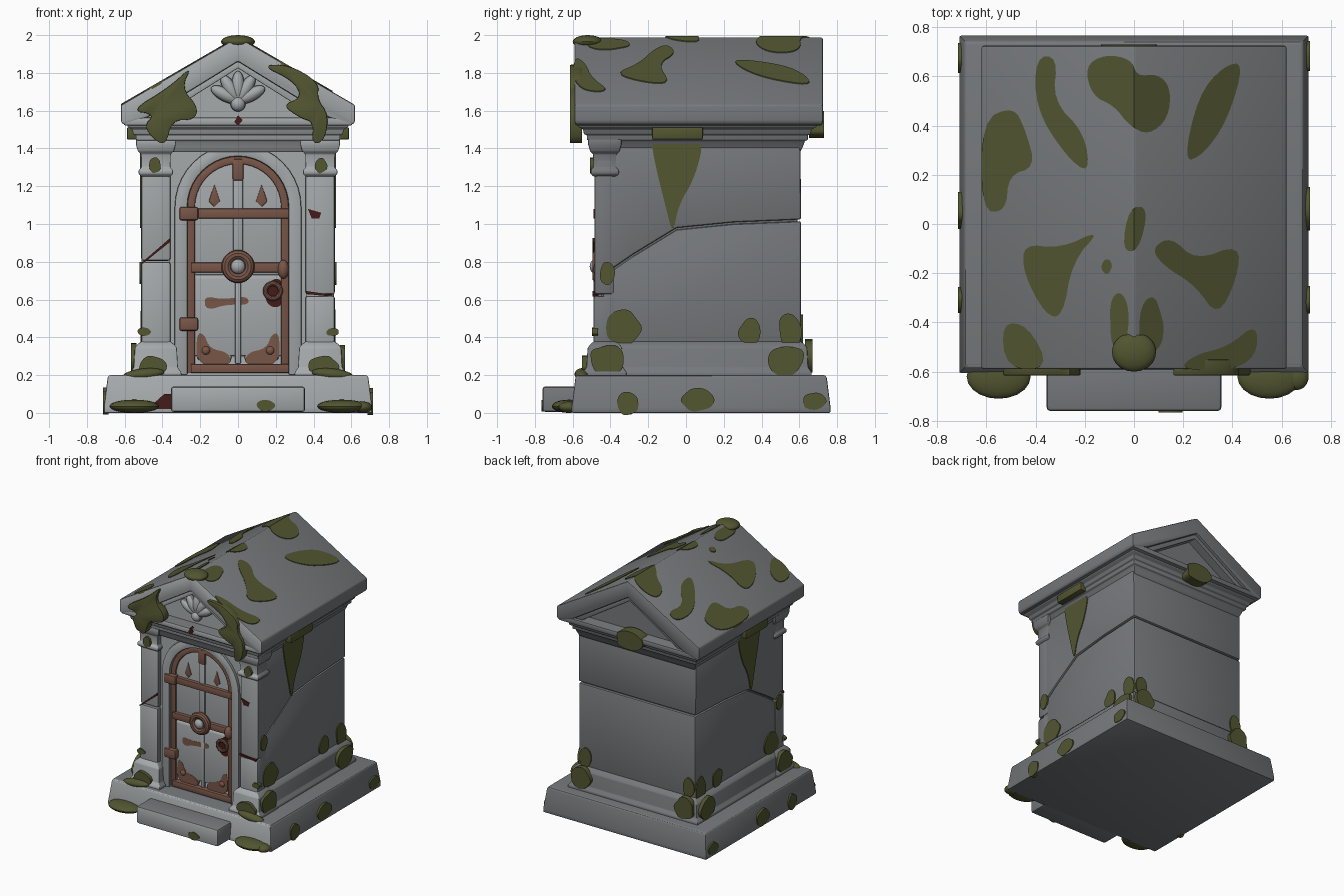
import bpy, bmesh, math, random
from mathutils import Matrix, Vector

random.seed(4)
COLOURS = {"grey_stone": (0.18, 0.19, 0.20), "light_stone": (0.38, 0.40, 0.41),
           "moss": (0.085, 0.092, 0.030), "rust": (0.19, 0.092, 0.064),
           "dark_red": (0.060, 0.011, 0.009)}
MATS = {}
for key, rgb in COLOURS.items():
    MATS[key] = bpy.data.materials.new(key)
    MATS[key].diffuse_color = (*rgb, 1)


def finish(name, bm, mat, bevel=0.0):
    """Bevel hard edges, colour the faces and link the object."""
    bmesh.ops.recalc_face_normals(bm, faces=bm.faces)
    if bevel:
        hard = [e for e in bm.edges if e.calc_face_angle(0) > 0.45]
        bmesh.ops.bevel(bm, geom=hard, offset=bevel, segments=2, profile=0.5,
                        affect='EDGES', clamp_overlap=True)
    bm.normal_update()
    me = bpy.data.meshes.new(name)
    names = ["grey_stone", "light_stone"] if mat == "stone" else [mat]
    for n in names:
        me.materials.append(MATS[n])
    for f in bm.faces:                       # weathered pale stone faces the front
        f.material_index = 1 if mat == "stone" and f.normal.y < -0.5 else 0
    bm.to_mesh(me)
    bm.free()
    ob = bpy.data.objects.new(name, me)
    bpy.context.collection.objects.link(ob)
    return ob


def prism(name, outline, axis, lo, hi, mat="stone", bevel=0.0, warp=None):
    """Extrude a 2D outline along one axis."""
    place = {'x': lambda u, v, t: (t, u, v), 'y': lambda u, v, t: (u, t, v),
             'z': lambda u, v, t: (u, v, t)}[axis]
    bm = bmesh.new()
    rings = [[bm.verts.new(place(u, v, t)) for u, v in outline] for t in (lo, hi)]
    for r in rings:
        bm.faces.new(r)
    n = len(outline)
    for i in range(n):
        j = (i + 1) % n
        bm.faces.new((rings[0][i], rings[0][j], rings[1][j], rings[1][i]))
    if warp:
        warp(bm)
    return finish(name, bm, mat, bevel)


def box(name, x0, x1, y0, y1, z0, z1, mat="stone", bevel=0.008):
    return prism(name, [(x0, y0), (x1, y0), (x1, y1), (x0, y1)], 'z', z0, z1, mat, bevel)


def loft(name, steps, cx, cy, hx, hy, bevel=0.005):
    """Rectangular moulding: steps are (outward offset, height)."""
    bm = bmesh.new()
    rings = [[bm.verts.new((cx + sx * (hx + d), cy + sy * (hy + d), z))
              for sx, sy in ((-1, -1), (1, -1), (1, 1), (-1, 1))] for d, z in steps]
    bm.faces.new(rings[0])
    bm.faces.new(rings[-1])
    for a, b in zip(rings, rings[1:]):
        for i in range(4):
            j = (i + 1) % 4
            bm.faces.new((a[i], a[j], b[j], b[i]))
    return finish(name, bm, "stone", bevel)


def ball(name, c, r, mat, tilt=0.0):
    bm = bmesh.new()
    bmesh.ops.create_uvsphere(bm, u_segments=20, v_segments=12, radius=1)
    bm.transform(Matrix.Translation(c) @ Matrix.Rotation(tilt, 4, 'Y') @ Matrix.Diagonal((*r, 1)))
    return finish(name, bm, mat)


def ring(name, c, R, r, mat):
    """Torus facing the front."""
    bm = bmesh.new()
    N, M = 28, 10
    v = [[bm.verts.new((c[0] + (R + r * math.cos(b)) * math.cos(a), c[1] + r * math.sin(b),
                        c[2] + (R + r * math.cos(b)) * math.sin(a)))
          for b in (math.tau * j / M for j in range(M))] for a in (math.tau * i / N for i in range(N))]
    for i in range(N):
        for j in range(M):
            k, l = (i + 1) % N, (j + 1) % M
            bm.faces.new((v[i][j], v[k][j], v[k][l], v[i][l]))
    return finish(name, bm, mat)


def arch(r, z0, spring=1.09, n=20):
    """Arched opening outline, from bottom left over the top to bottom right."""
    top = [(-r * math.cos(math.pi * i / n), spring + r * math.sin(math.pi * i / n)) for i in range(n + 1)]
    return [(-r, z0)] + top + [(r, z0)]


def soften(pts):
    for _ in range(2):
        pts = [tuple(p[k] * w + q[k] * (1 - w) for k in (0, 1))
               for p, q in zip(pts, pts[1:] + pts[:1]) for w in (0.75, 0.25)]
    return pts


def blob(u, v, ru, rv):
    out = []
    for i in range(10):
        a, w = math.tau * i / 10, random.uniform(0.88, 1.2)
        out.append((u + ru * w * math.cos(a), v + rv * w * math.sin(a)))
    return soften(out)


# Base, front step and plinth
loft("base", [(0.02, 0), (0.02, 0.03), (0, 0.19), (-0.01, 0.2)], 0, 0.08, 0.69, 0.665, 0.012)
box("front_step", -0.355, 0.355, -0.76, -0.5, 0.005, 0.14, bevel=0.015)
PLINTH = [(0.06, 0.19), (0.06, 0.215), (0.042, 0.24), (0.036, 0.345), (0.02, 0.365), (0, 0.38)]
loft("plinth", PLINTH, 0, 0.11, 0.505, 0.495)

# Cracked wall blocks around a core
box("wall_core", -0.49, 0.49, -0.4, 0.59, 0.2, 1.5)
crack = [(-0.44, 0.72), (-0.28, 0.83), (-0.05, 0.97), (0.25, 1.0), (0.61, 1.015)]
prism("lower_wall", [(0.61, 0.3), (-0.44, 0.3)] + crack, 'x', -0.508, 0.508, bevel=0.012)
prism("upper_wall", [(0.605, 1.45), (-0.44, 1.45)] + [(y, z + 0.009) for y, z in crack], 'x',
      -0.512, 0.512, bevel=0.012)

# Corner pilasters with bases and capitals
for s in (-1, 1):
    cx = s * 0.435
    loft("pilaster_base", PLINTH, cx, -0.43, 0.075, 0.055)
    box("pilaster_lower", cx - 0.078, cx + 0.078, -0.49, -0.38, 0.3, 0.8 if s < 0 else 0.62, bevel=0.014)
    box("pilaster_upper", cx - 0.078, cx + 0.078, -0.485, -0.38, 0.805 if s < 0 else 0.627, 1.42, bevel=0.014)
    loft("capital", [(0, 1.25), (0.016, 1.265), (0.016, 1.285), (0.002, 1.3), (0.004, 1.37),
                     (0.02, 1.385), (0.03, 1.42), (0.03, 1.45)], cx, -0.43, 0.075, 0.058)

# Cornice
loft("cornice", [(0, 1.38), (0.012, 1.405), (0.025, 1.44), (0.04, 1.445), (0.04, 1.47), (0.055, 1.475),
                 (0.06, 1.5), (0.085, 1.515), (0.085, 1.53)], 0, 0.06, 0.5, 0.545, 0.004)

# Roof shell, inner rake moulding, pediment back and floor
prism("roof", [(-0.605, 1.525), (-0.62, 1.54), (-0.62, 1.63), (0, 1.99), (0.62, 1.63), (0.62, 1.54),
               (0.605, 1.525), (0.48, 1.565), (0, 1.86), (-0.48, 1.565)], 'y', -0.59, 0.725, bevel=0.014)
prism("rake_moulding", [(-0.5, 1.56), (0, 1.87), (0.5, 1.56), (0.42, 1.56), (0, 1.825), (-0.42, 1.56)],
      'y', -0.565, 0.70, bevel=0.005)
prism("pediment_back", [(-0.47, 1.53), (0, 1.84), (0.47, 1.53)], 'y', -0.49, 0.63)
box("pediment_floor", -0.606, 0.606, -0.588, 0.722, 1.522, 1.565, bevel=0.01)

# Shell ornament
for i in range(-2, 3):
    a = i * 0.55
    ball("shell_lobe", (0.075 * math.sin(a), -0.5, 1.65 + 0.075 * math.cos(a)), (0.036, 0.04, 0.085), "stone", a)
ball("shell_foot", (0, -0.51, 1.635), (0.04, 0.04, 0.04), "stone")

# Arched surround
prism("door_wall", [(-0.365, 0.2), (-0.365, 1.45), (0.365, 1.45), (0.365, 0.2)] + arch(0.272, 0.2)[::-1],
      'y', -0.45, -0.38)
prism("arch_moulding", arch(0.335, 0.2) + arch(0.268, 0.2)[::-1], 'y', -0.472, -0.4, bevel=0.008)

# Door leaf, rusty frame and panels
prism("door_leaf", arch(0.27, 0.2), 'y', -0.412, -0.36, "dark_red")
prism("door_frame", arch(0.268, 0.21) + arch(0.228, 0.21)[::-1], 'y', -0.452, -0.40, "rust", 0.006)
for z, h, x0 in ((0.235, 0.024, -0.25), (0.77, 0.026, -0.25), (1.055, 0.026, -0.29)):
    box("door_band", x0, 0.268, -0.466, -0.4, z - h, z + h, "rust", 0.006)
box("lower_door", -0.23, 0.23, -0.424, -0.4, 0.25, 0.76)
for s in (-1, 1):
    box("door_panel", s * 0.125 - 0.09, s * 0.125 + 0.09, -0.436, -0.41, 0.28, 0.72, bevel=0.01)
    prism("rust_patch", soften([(s * 0.22, 0.25), (s * 0.22, 0.42), (s * 0.18, 0.42), (s * 0.15, 0.34),
                                (s * 0.05, 0.32), (s * 0.03, 0.25)]), 'y', -0.442, -0.42, "rust")
    box("window_bar", s * 0.125 - 0.012, s * 0.125 + 0.012, -0.44, -0.405, 0.78, 1.13, "rust", 0.004)
    prism("bar_spear", [(s * 0.125 - 0.03, 1.12), (s * 0.125, 1.21), (s * 0.125 + 0.03, 1.12),
                        (s * 0.125, 1.09)], 'y', -0.445, -0.41, "rust", 0.004)
    ball("stud", (s * 0.17, -0.44, 0.33), (0.022, 0.015, 0.022), "rust")
prism("rust_patch", soften([(-0.18, 0.62), (-0.08, 0.6), (0.05, 0.62), (0.06, 0.57), (-0.06, 0.575), (-0.17, 0.54)]),
      'y', -0.441, -0.42, "rust")
box("centre_rib", -0.016, 0.016, -0.446, -0.41, 0.26, 0.74)
box("centre_bar", -0.026, 0.026, -0.45, -0.405, 0.79, 1.28, "stone")
box("centre_bar_top", -0.028, 0.028, -0.455, -0.405, 1.23, 1.345, "rust")
for z in (0.47, 1.055):
    box("hinge", -0.31, -0.21, -0.485, -0.42, z - 0.036, z + 0.036, "rust", 0.012)
ring("knob_ring", (0, -0.47, 0.775), 0.062, 0.026, "rust")
ball("door_knob", (0, -0.475, 0.775), (0.04, 0.035, 0.04), "stone")
prism("lock_plate", blob(0.2, 0.64, 0.055, 0.075), 'y', -0.446, -0.42, "dark_red")
ring("handle", (0.185, -0.46, 0.645), 0.04, 0.013, "rust")
ball("lock", (0.24, -0.46, 0.76), (0.03, 0.03, 0.05), "rust")

# Dark chips and cracks
for n, pts, y in (("chip", [(0.37, 1.08), (0.44, 1.06), (0.43, 1.03), (0.39, 1.03)], -0.489),
                  ("chip", [(-0.48, 0.02), (-0.35, 0.02), (-0.35, 0.1), (-0.39, 0.1)], -0.608),
                  ("chip", [(-0.02, 1.54), (0.0, 1.575), (0.025, 1.55), (0, 1.52)], -0.592),
                  ("crack", [(-0.51, 0.785), (-0.36, 0.905), (-0.36, 0.925), (-0.51, 0.795)], -0.494),
                  ("crack", [(0.36, 0.63), (0.5, 0.615), (0.5, 0.625), (0.36, 0.645)], -0.494)):
    prism(n, pts, 'y', y, y + 0.03, "dark_red")


# Moss lying on the roof slopes
def drape(bm):
    bmesh.ops.bisect_plane(bm, geom=bm.verts[:] + bm.edges[:] + bm.faces[:], plane_co=(0, 0, 0), plane_no=(1, 0, 0))
    for v in bm.verts:
        v.co.z += 1.987 - 0.58 * abs(v.co.x)


for pts in ([(-.4, .68), (-.31, .68), (-.33, .5), (-.2, .37), (-.18, .2), (-.28, .28), (-.4, .47)],
            [(-.2, .64), (-.12, .69), (-.01, .67), (.01, .6), (.1, .61), (.15, .55), (.14, .43), (.06, .36),
             (-.02, .4), (-.08, .48), (-.17, .52)],
            [(.45, .66), (.36, .64), (.26, .52), (.2, .25), (.28, .28), (.38, .42)],
            [(-.62, .42), (-.49, .48), (-.44, .38), (-.4, .23), (-.51, .2), (-.52, .05), (-.62, .05)],
            [(-.45, -.08), (-.3, -.1), (-.13, -.02), (-.25, -.15), (-.29, -.38), (-.36, -.37), (-.45, -.2)],
            [(.07, -.1), (.15, -.05), (.25, -.15), (.43, -.08), (.42, -.22), (.34, -.38), (.25, -.25), (.12, -.17)],
            [(-.02, .07), (.06, .07), (.02, -.11), (-.05, -.11)],
            [(-.54, -.4), (-.43, -.41), (-.34, -.59), (-.52, -.59)],
            [(.5, -.4), (.5, -.54), (.38, -.6), (.18, -.59), (.25, -.53), (.38, -.5)]):
    prism("roof_moss", soften(pts), 'z', -0.01, 0.008, "moss", warp=drape)
for u, v, ru, rv in ((-.11, -.17, .02, .03), (-.06, -.4, .04, .11), (.07, -.41, .05, .1)):
    prism("roof_moss", blob(u, v, ru, rv), 'z', -0.01, 0.008, "moss", warp=drape)

# Hanging moss on the front of the roof
for pts in ([(-.57, 1.6), (-.37, 1.72), (-.24, 1.84), (-.3, 1.72), (-.21, 1.62), (-.23, 1.55), (-.35, 1.55),
             (-.38, 1.42), (-.44, 1.44), (-.5, 1.52), (-.44, 1.58)],
            [(.12, 1.84), (.27, 1.845), (.43, 1.75), (.42, 1.66), (.48, 1.58), (.46, 1.44), (.39, 1.42),
             (.4, 1.54), (.33, 1.56), (.23, 1.63), (.34, 1.67), (.29, 1.76)]):
    prism("hanging_moss", soften(pts), 'y', -0.615, -0.55, "moss", 0.012)
ball("ridge_moss", (0, -0.52, 1.965), (0.09, 0.08, 0.035), "moss")

# Moss on both sides, mirrored
for s in (-1, 1):
    prism("side_moss", soften([(-.19, 1.47), (.1, 1.47), (.05, 1.25), (-.04, 1.1), (-.07, .94), (-.11, 1.1), (-.16, 1.3)]),
          'x', s * 0.49, s * 0.519, "moss")
    box("cornice_moss", min(s * .5, s * .588), max(s * .5, s * .588), -0.18, 0.09, 1.447, 1.512, "moss")
    for u, v, ru, rv, x in ((-.33, .45, .09, .09, .517), (-.42, .74, .04, .06, .521), (.34, .43, .06, .07, .516),
                            (.55, .43, .06, .1, .516), (-.42, .28, .09, .08, .567), (.53, .28, .1, .08, .567),
                            (-.31, .05, .06, .06, .715), (.06, .07, .08, .06, .715), (.68, .06, .06, .05, .715)):
        prism("side_moss", blob(u, v, ru, rv), 'x', s * (x - 0.03), s * x, "moss")
    # Front and back patches near the corners
    for u, v, ru, rv, y in ((.45, .25, .08, .05, -.551), (.5, .43, .035, .02, -.497), (.44, 1.31, .03, .04, -.509)):
        prism("front_moss", blob(s * u, v, ru, rv), 'y', y, y + 0.03, "moss")
    for u, v, ru, rv, y in ((.45, .3, .08, .08, .67), (.45, .44, .05, .08, .619)):
        prism("back_moss", blob(s * u, v, ru, rv), 'y', y - 0.04, y, "moss")
    ball("ground_moss", (s * 0.55, -0.62, 0.035), (0.13, 0.09, 0.035), "moss")
    ball("ledge_moss", (s * 0.5, -0.55, 0.205), (0.11, 0.04, 0.03), "moss", s * 0.1)
ball("ground_moss", (0.66, -0.62, 0.03), (0.05, 0.055, 0.03), "moss")
prism("step_moss", blob(.15, .04, .05, .03), 'y', -0.765, -0.74, "moss")
prism("back_moss", blob(-.02, 1.52, .12, .07), 'y', 0.65, 0.73, "moss")

# Smooth shading with sharp edges kept
for ob in bpy.context.collection.objects:
    ob.select_set(True)
    bpy.context.view_layer.objects.active = ob
bpy.ops.object.shade_smooth_by_angle(angle=math.radians(35))
